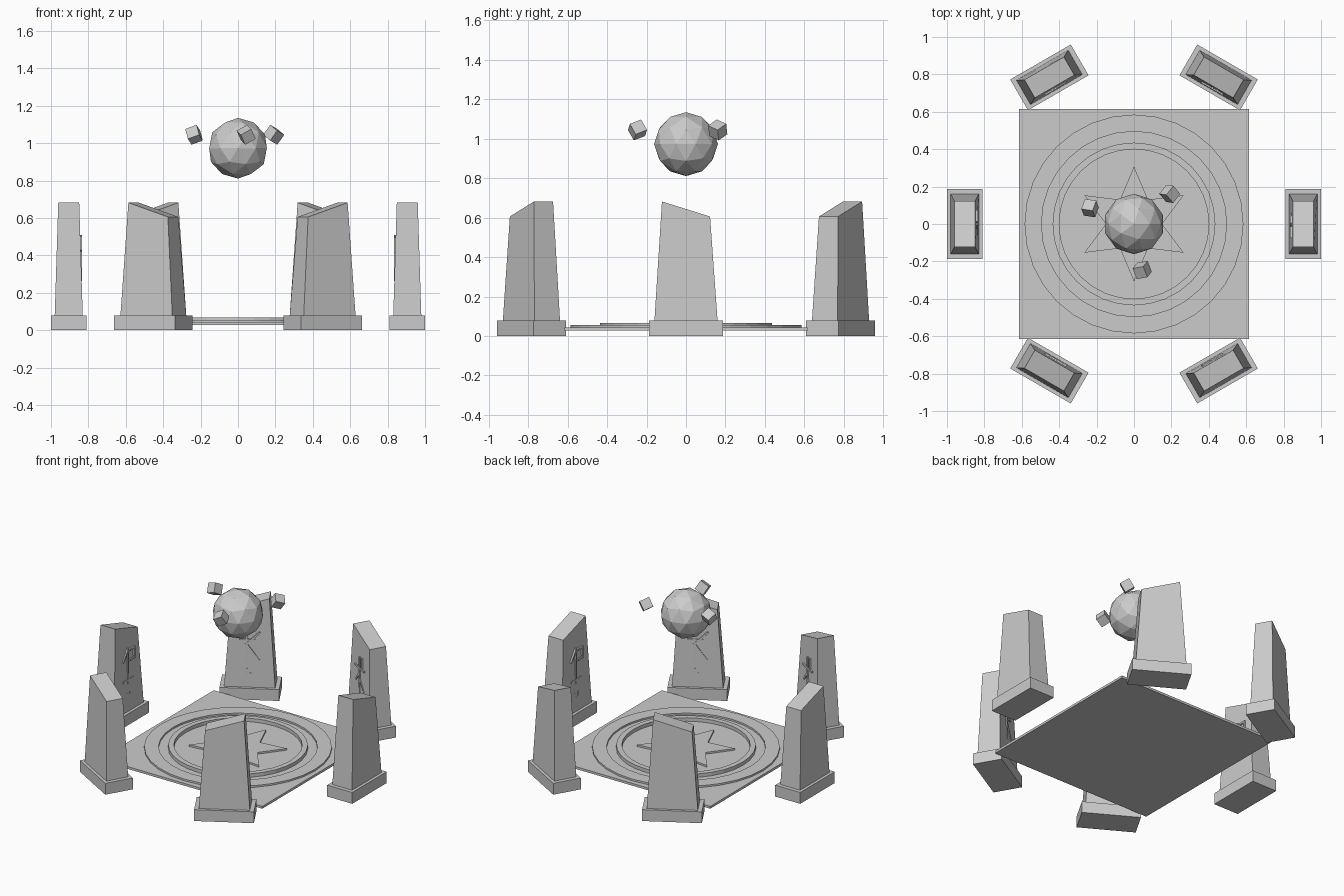
import bpy, bmesh
from math import cos, sin, pi, atan2, hypot
from mathutils import Matrix, Vector

old = bpy.data.objects.get("Cube")
if old:
    bpy.data.objects.remove(old, do_unlink=True)

stone = bpy.data.materials.new("grey_stone")
stone.use_nodes = True
GREY = (0.6, 0.6, 0.6, 1)
stone.diffuse_color = GREY
stone.node_tree.nodes["Principled BSDF"].inputs["Base Color"].default_value = GREY


def finish(name, bm, matrix=None):
    bmesh.ops.recalc_face_normals(bm, faces=bm.faces)
    mesh = bpy.data.meshes.new(name)
    bm.to_mesh(mesh)
    bm.free()
    mesh.materials.append(stone)
    obj = bpy.data.objects.new(name, mesh)
    bpy.context.scene.collection.objects.link(obj)
    if matrix:
        obj.matrix_world = matrix
    return obj


def box(bm, size, matrix):
    scale = Matrix.Diagonal((*size, 1))
    return bmesh.ops.create_cube(bm, size=1, matrix=matrix @ scale)["verts"]


def circle(radius, count, start=0):
    return [Vector((radius * cos(start + 2 * pi * i / count),
                    radius * sin(start + 2 * pi * i / count), 0)) for i in range(count)]


def prism(name, points, low, high):
    bm = bmesh.new()
    face = bm.faces.new([bm.verts.new((p.x, p.y, low)) for p in points])
    top = bmesh.ops.extrude_face_region(bm, geom=[face])["geom"]
    bmesh.ops.translate(bm, vec=(0, 0, high - low),
                        verts=[v for v in top if isinstance(v, bmesh.types.BMVert)])
    if len(bm.faces) == len(points) + 1:
        bm.faces.new([v for v in bm.verts if v.co.z == low])
    return finish(name, bm)


def ring(name, inner, outer, low, high, count=32):
    bm = bmesh.new()
    loops = [[bm.verts.new((p.x, p.y, z)) for p in circle(r, count)]
             for r, z in ((inner, low), (outer, low), (outer, high), (inner, high))]
    for a, b in zip(loops, loops[1:] + loops[:1]):
        for i in range(count):
            j = (i + 1) % count
            bm.faces.new((a[i], a[j], b[j], b[i]))
    return finish(name, bm)


# Floor slab with raised rings and a six-pointed star
bm = bmesh.new()
box(bm, (1.23, 1.23, 0.016), Matrix.Translation((0, 0, 0.035)))
finish("floor_slab", bm)
ring("outer_ring", 0.495, 0.585, 0.04, 0.055)
ring("inner_ring", 0.40, 0.435, 0.04, 0.067)
tips, notches = circle(0.307, 6, pi / 2), circle(0.15, 6, pi / 2 + pi / 6)
prism("floor_star", [p for pair in zip(tips, notches) for p in pair], 0.04, 0.055)

# Rune strokes: start and end as (across, height) on the inner face
RUNES = [
    [(0, .27, 0, .50), (0, .50, -.05, .43), (-.05, .29, .05, .29),
     (.02, .42, .07, .42), (.02, .49, .07, .49), (.07, .42, .07, .49)],
    [(0, .25, 0, .50), (-.06, .43, .06, .43), (-.05, .34, .0, .40),
     (0, .36, .06, .29), (.03, .43, .03, .50)],
    [(-.02, .25, -.02, .50), (-.02, .37, .06, .45), (-.02, .37, .06, .26),
     (-.06, .40, .03, .40)],
]
SMALL_MARKS = [(-.02, .12, -.02, .20), (.02, .15, .02, .20), (-.02, .17, .02, .17)]

# Six standing stones, their slanted tops mirrored alternately
BASE_TOP, LOW_TOP, HIGH_TOP = 0.078, 0.606, 0.682
for i in range(6):
    place = Matrix.Rotation(i * pi / 3, 4, "Z") @ Matrix.Translation((0.905, 0, 0))
    side = -1 if i % 2 == 0 else 1

    bm = bmesh.new()
    box(bm, (0.19, 0.374, BASE_TOP), Matrix.Translation((0, 0, BASE_TOP / 2)))
    finish(f"stone_base_{i + 1}", bm, place)

    bm = bmesh.new()
    for v in box(bm, (2, 2, 2), Matrix()):
        x, y, z = v.co
        if z > 0:
            v.co = (0.056 * x, 0.122 * y, HIGH_TOP if y * side > 0 else LOW_TOP)
        else:
            v.co = (0.075 * x, 0.16 * y, BASE_TOP)
    finish(f"stone_shaft_{i + 1}", bm, place)

    bm = bmesh.new()
    for u1, z1, u2, z2 in RUNES[i % 3] + SMALL_MARKS:
        du, dz = u2 - u1, z2 - z1
        middle = Matrix.Translation((-0.063, -(u1 + u2) / 2, (z1 + z2) / 2))
        turn = Matrix.Rotation(atan2(dz, -du), 4, "X")
        box(bm, (0.018, hypot(du, dz) + 0.012, 0.012), middle @ turn)
    finish(f"stone_rune_{i + 1}", bm, place)

# Floating faceted orb
bm = bmesh.new()
bmesh.ops.create_icosphere(bm, subdivisions=2, radius=0.162)
finish("floating_orb", bm, Matrix.Translation((0, 0, 0.973)))

# Three small tilted cubes circling the orb
for i in range(3):
    bm = bmesh.new()
    box(bm, (0.065, 0.065, 0.065), Matrix())
    spin = Matrix.Rotation(2 * pi / 3 * i + 0.7, 4, "Z")
    tilt = Matrix.Rotation(0.5, 4, "X") @ Matrix.Rotation(0.4, 4, "Y")
    finish(f"orbiting_cube_{i + 1}", bm,
           spin @ Matrix.Translation((0.25, 0, 1.045)) @ tilt)
